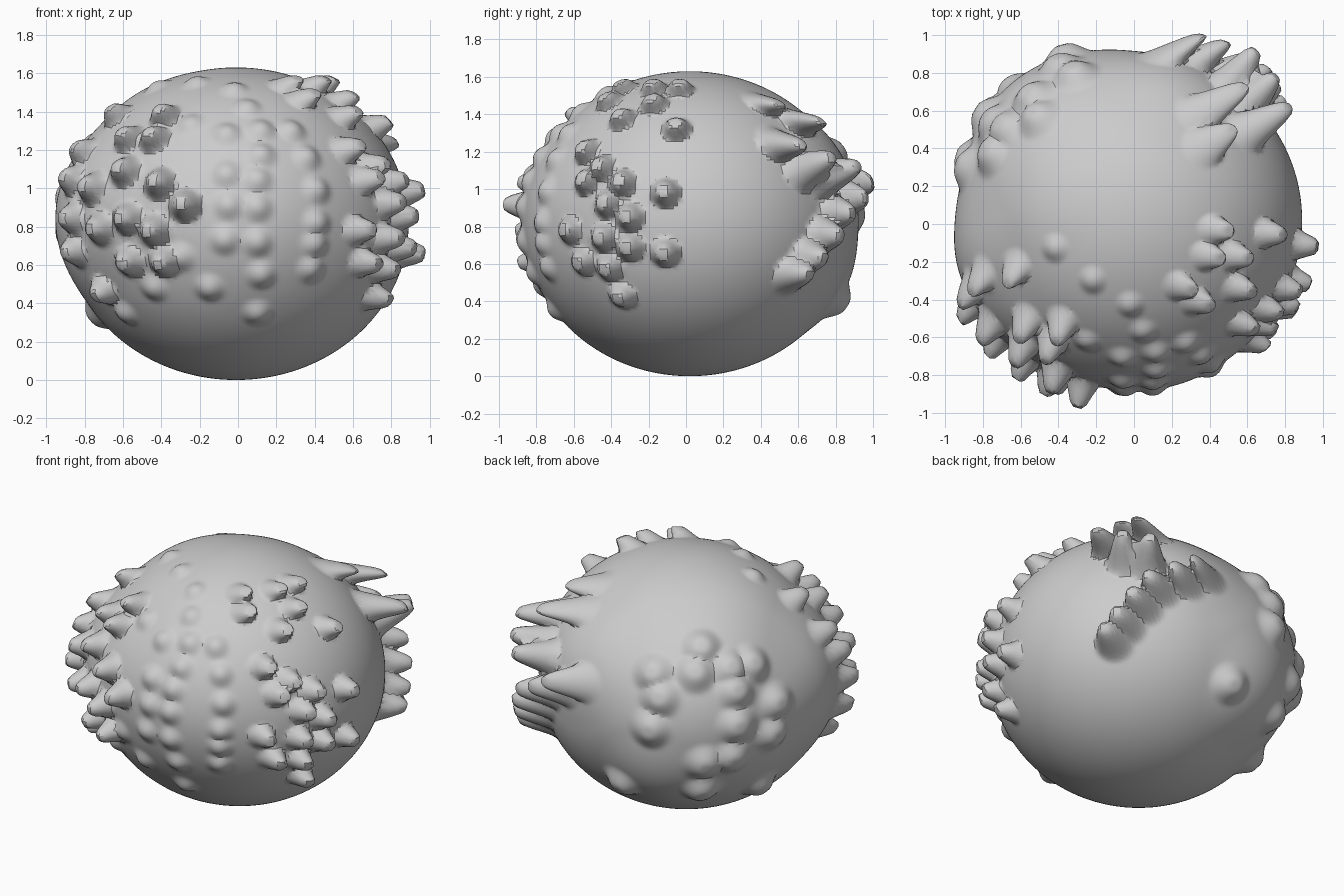
import bpy, bmesh, math
from mathutils import Vector as V, kdtree

if "Cube" in bpy.data.objects:
    bpy.data.objects.remove(bpy.data.objects["Cube"])

C, R = V((-.01, .02, .815)), V((.9, .885, .815))


def unit(p):
    q = p - C
    return V((q.x / R.x, q.y / R.y, q.z / R.z))


def cast(p, d):
    """First point of the body met from p along d (radial projection if missed)."""
    o, k = unit(p), V((d.x / R.x, d.y / R.y, d.z / R.z))
    a, b, c = k.dot(k), o.dot(k), o.dot(o) - 1
    disc = b * b - a * c
    if disc < 0:
        return C + (p - C) / o.length
    return p + d * ((-b - math.sqrt(disc)) / a)


def normal(p):
    o = unit(p)
    return V((o.x / R.x, o.y / R.y, o.z / R.z)).normalized()


bumps = []  # base point, displacement, radius, plateau


def add(base, disp, radius, plateau=.1):
    bumps.append((base, disp, radius, plateau))


# soft round studs on the front
for x, z in [(.10, .35), (-.15, .48), (.12, .55), (.38, .58), (-.44, .48), (-.59, .35),
             (-.07, .73), (.10, .72), (.41, .82), (-.30, .64), (-.05, .91), (.10, .90),
             (.41, .99), (.10, 1.04), (.12, 1.17), (.36, 1.16), (.12, 1.30), (.28, 1.30),
             (.40, .71), (-.06, 1.07), (-.06, 1.28)]:
    p = cast(V((x, -3, z)), V((0, 1, 0)))
    add(p, normal(p) * .035, .095)

# faint studs on the upper front
for x, y in [(-.42, -.13), (-.22, -.30), (-.02, -.43), (.05, -.57), (-.25, -.62)]:
    p = cast(V((x, y, 3)), V((0, 0, -1)))
    add(p, normal(p) * .028, .09)

# forward-pulled pegs on the front left
for x, z in [(-.41, 1.37), (-.46, 1.25), (-.59, 1.25), (-.43, 1.02), (-.30, .91),
             (-.59, .84), (-.72, .79), (-.75, .99), (-.41, .62), (-.59, .62), (-.84, .68),
             (-.72, .47), (-.84, 1.03), (-.80, 1.17), (-.65, 1.37), (-.84, .84),
             (-.60, 1.08), (-.46, .78)]:
    p = cast(V((x + .03, -3, z)), V((0, 1, 0)))
    add(p, (normal(p) * .6 + V((-.05, -.6, 0))) * .115, .1, .25)

# sideways pegs on the right
for y, z in [(-.33, 1.55), (-.17, 1.55), (-.03, 1.55), (-.41, 1.48), (-.17, 1.47),
             (-.34, 1.39), (-.05, 1.34), (-.53, 1.22), (-.45, 1.13), (-.53, 1.06),
             (-.34, 1.05), (-.11, 1.0), (-.42, .94), (-.30, .87), (-.62, .80),
             (-.44, .76), (-.30, .71), (-.55, .63), (-.41, .60), (-.11, .68), (-.34, .45)]:
    p = cast(V((3, y, z - .02)), V((-1, 0, 0)))
    add(p, (V((.6, -.05, .03)) + normal(p) * .45) * .105, .09, .35)

# long swept spikes on the back right, given by their tips
for tip in [(.79, .66, .54), (.76, .74, .63), (.71, .83, .75), (.63, .89, .87),
            (.48, .95, .95), (.35, .98, 1.03), (.82, .62, 1.24), (.75, .78, 1.17),
            (.64, .91, 1.12), (.52, .50, 1.46), (.58, .72, 1.36)]:
    t = V(tip)
    p = cast(t, V((-.85, -.5, 0)).normalized())
    if (t - p).length > .28:
        p = cast(t, (C - t).normalized())
    add(p, t - p, .13, .2)

# big rounded knobs on the back left (placed in a view from that side)
e = math.radians(20)
s = math.sqrt(.5)
toward = V((-s * math.cos(e), s * math.cos(e), math.sin(e)))
right = V((-s, -s, 0))
up = V((s * math.sin(e), -s * math.sin(e), math.cos(e)))
for u, v in [(-.03, .22), (-.32, .09), (.13, .09), (-.29, -.05), (.15, -.04), (.41, -.14),
             (-.35, -.23), (.15, -.24), (-.04, -.45), (.12, -.43), (-.04, -.62),
             (.38, -.32), (.34, -.66), (-.49, -.58), (.27, .10), (-.08, .08)]:
    p = cast(C + right * u + up * v + toward * 3, -toward)
    add(p, normal(p) * .06, .14, .2)

# body
bm = bmesh.new()
bmesh.ops.create_uvsphere(bm, u_segments=256, v_segments=160, radius=1)
for v in bm.verts:
    v.co = C + V((v.co.x * R.x, v.co.y * R.y, v.co.z * R.z))
bm.verts.ensure_lookup_table()
tree = kdtree.KDTree(len(bm.verts))
for i, v in enumerate(bm.verts):
    tree.insert(v.co, i)
tree.balance()

# strongest bump wins at every point
best = {}
for base, disp, radius, flat in bumps:
    for co, i, d in tree.find_range(base, radius):
        t = max(0, (d / radius - flat) / (1 - flat))
        w = 1 - t * t * (3 - 2 * t)
        o = disp * w
        if i not in best or o.length > best[i].length:
            best[i] = o

# gentle swelling under the knobs and spikes
swell = [(V((-.58, .66, .85)), .075, .8), (V((-.85, -.25, .9)), .06, .6),
         (V((-.5, -.62, .95)), .025, .5), (V((.25, .8, 1.15)), .03, .45),
         (V((-.3, .75, .45)), .035, .4), (V((-.5, .2, 1.4)), .015, .45),
         (V((.1, -.85, .9)), .02, .6)]
for i, v in enumerate(bm.verts):
    base = v.co.copy()
    n = normal(base)
    for c, h, r in swell:
        t = (base - c).length / r
        if t < 1:
            v.co += n * h * (1 - t * t) ** 2
    if i in best:
        v.co += best[i]

mesh = bpy.data.meshes.new("spiked_ball")
bm.to_mesh(mesh)
bm.free()
ob = bpy.data.objects.new("spiked_ball", mesh)
bpy.context.collection.objects.link(ob)
bpy.context.view_layer.objects.active = ob
ob.select_set(True)
bpy.ops.object.shade_smooth_by_angle(angle=math.radians(30))
